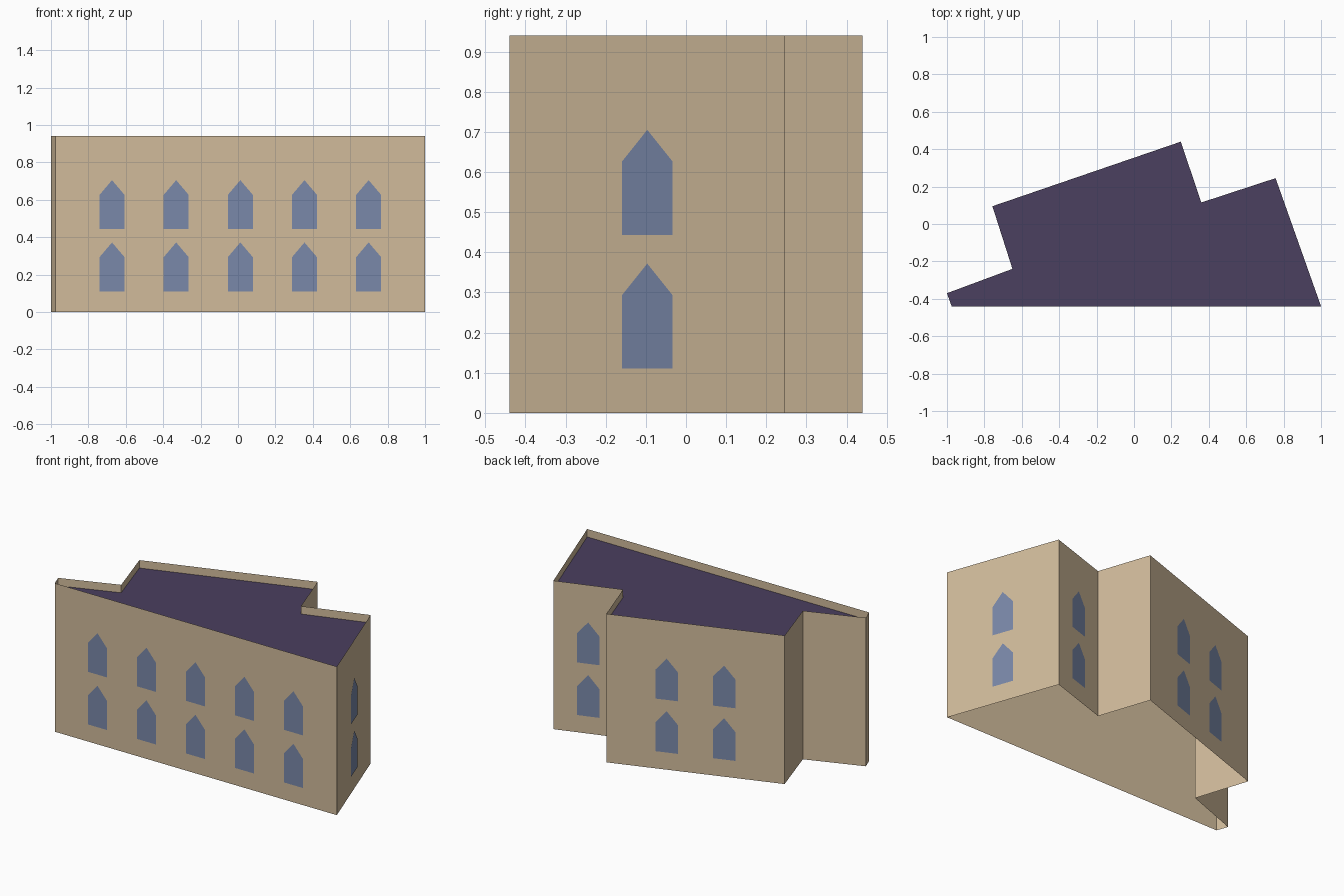
import bpy
from mathutils import Vector

if "Cube" in bpy.data.objects:
    bpy.data.objects.remove(bpy.data.objects["Cube"])

HEIGHT, ROOF_Z = 0.94, 0.89
WINDOW_STEP, HALF_WIDTH = 0.343, 0.067
SILLS = (0.11, 0.443)
UP = Vector((0, 0, 1))


def material(name, color):
    m = bpy.data.materials.new(name)
    m.use_nodes = True
    m.diffuse_color = (*color, 1)
    m.node_tree.nodes["Principled BSDF"].inputs["Base Color"].default_value = (*color, 1)
    return m


def mesh_object(name, verts, faces, mat):
    me = bpy.data.meshes.new(name)
    me.from_pydata(verts, [], faces)
    me.materials.append(mat)
    me.update()
    ob = bpy.data.objects.new(name, me)
    bpy.context.collection.objects.link(ob)
    return ob


stone = material("sandstone", (0.64, 0.50, 0.33))
slate = material("purple_roof", (0.069, 0.05, 0.115))
glass = material("blue_glass", (0.195, 0.25, 0.40))

# Footprint corners, counter-clockwise, with the window columns on the wall
# that starts at each corner
footprint = [
    (-0.975, -0.44, 5), (1.0, -0.44, 1), (0.757, 0.245, 1), (0.36, 0.115, 0),
    (0.25, 0.44, 2), (-0.757, 0.095, 0), (-0.65, -0.24, 0), (-1.0, -0.37, 0),
]
corners = [Vector((x, y, 0)) for x, y, _ in footprint]
n = len(corners)

# Thin walls, open below, rising past the roof as a parapet
mesh_object("walls", corners + [c + UP * HEIGHT for c in corners],
            [(i, (i + 1) % n, (i + 1) % n + n, i + n) for i in range(n)], stone)

# Sunken flat roof
mesh_object("roof", [c + UP * ROOF_Z for c in corners], [tuple(range(n))], slate)

# Pointed windows in two storeys, centred along each wall
profile = [(-HALF_WIDTH, 0), (HALF_WIDTH, 0), (HALF_WIDTH, 0.183),
           (0, 0.262), (-HALF_WIDTH, 0.183)]
for i, (_, _, columns) in enumerate(footprint):
    start, end = corners[i], corners[(i + 1) % n]
    along = (end - start).normalized()
    middle = (start + end) / 2 + along.cross(UP) * 0.003
    for c in range(columns):
        for storey, sill in enumerate(SILLS):
            base = middle + along * (c - (columns - 1) / 2) * WINDOW_STEP + UP * sill
            mesh_object(f"window_wall{i}_column{c}_storey{storey}",
                        [base + along * u + UP * v for u, v in profile],
                        [tuple(range(len(profile)))], glass)
